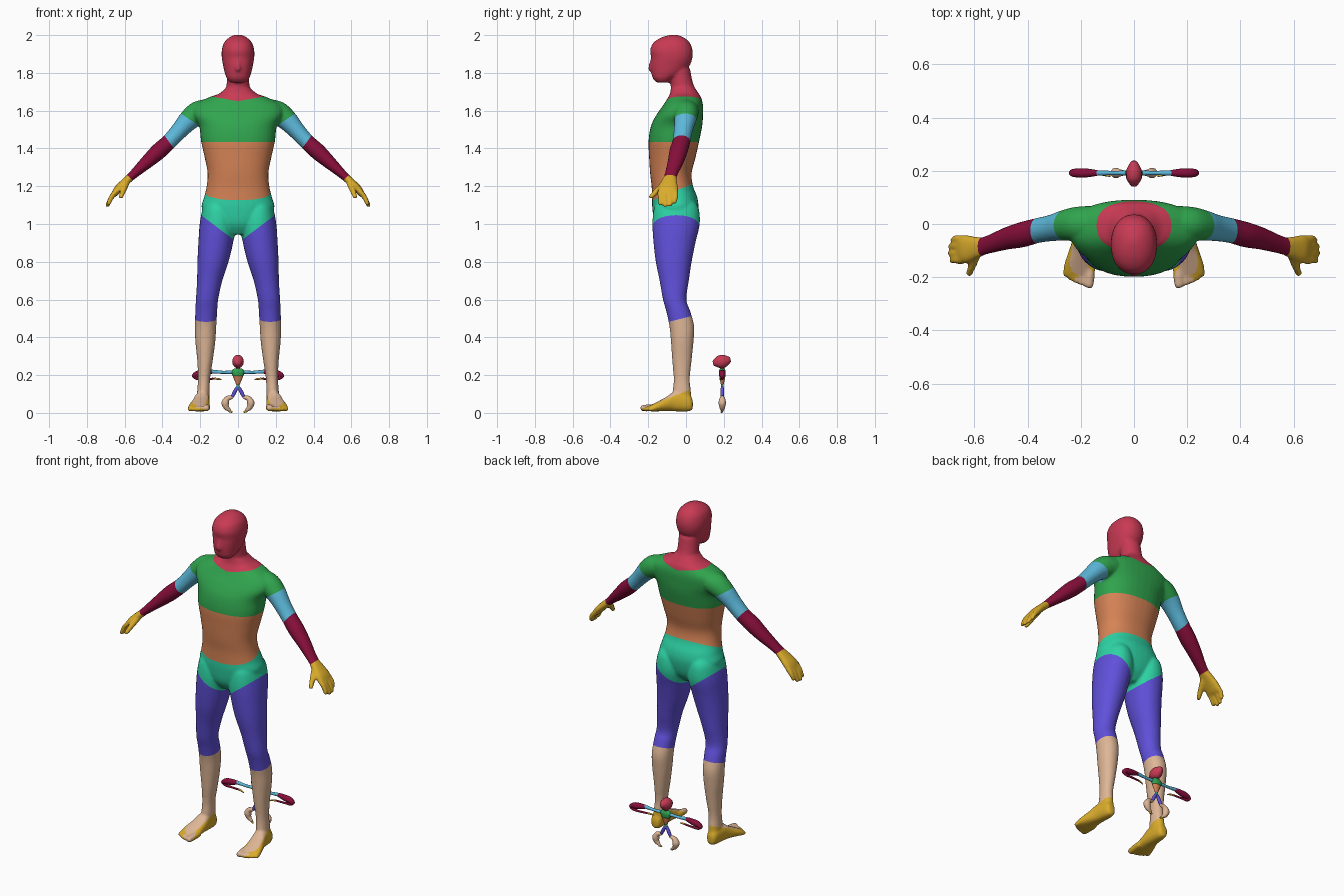
import bpy, bmesh, math
from mathutils import Vector


def material(name, rgb):
    lin = [((c / 255 + 0.055) / 1.055) ** 2.4 for c in rgb]
    m = bpy.data.materials.new(name)
    m.diffuse_color = (*lin, 1)
    return m


NAMES = ["red", "green", "cyan", "crimson", "gold", "orange", "teal", "purple", "beige"]
RGB = [(200, 58, 84), (48, 165, 78), (92, 184, 218), (135, 14, 58), (218, 172, 44),
       (215, 132, 86), (46, 212, 166), (96, 80, 218), (222, 182, 150)]
MATS = [material(n, c) for n, c in zip(NAMES, RGB)]


def slab(z, x0, x1, y0, y1):
    """Horizontal ring: centre and two half axes."""
    return (Vector(((x0 + x1) / 2, (y0 + y1) / 2, z)),
            Vector(((x1 - x0) / 2, 0, 0)), Vector((0, (y1 - y0) / 2, 0)))


def upright(y, x0, x1, z0, z1):
    """Ring facing front."""
    return (Vector(((x0 + x1) / 2, y, (z0 + z1) / 2)),
            Vector(((x1 - x0) / 2, 0, 0)), Vector((0, 0, (z1 - z0) / 2)))


def tube(path):
    """Rings square to a path of (x, y, z, radius[, second radius]), with rounded ends."""
    pts = [(Vector(p[:3]), p[3], p[-1]) for p in path]
    first, last = pts[0], pts[-1]
    d0 = (first[0] - pts[1][0]).normalized()
    d1 = (last[0] - pts[-2][0]).normalized()
    pts = ([(first[0] + d0 * first[1] * 0.7, first[1] * 0.5, first[2] * 0.5)] + pts +
           [(last[0] + d1 * last[1] * 0.7, last[1] * 0.5, last[2] * 0.5)])
    along = (last[0] - first[0]).normalized()
    ref = Vector((0, 0, 1)) if abs(along.y) > 0.6 else Vector((0, 1, 0))
    rings = []
    for i, (c, ra, rb) in enumerate(pts):
        d = (pts[min(i + 1, len(pts) - 1)][0] - pts[max(i - 1, 0)][0]).normalized()
        u = d.cross(ref).normalized()
        rings.append((c, u * ra, u.cross(d) * rb))
    return rings


def add_loft(bm, rings, mirror=False, sides=20, power=1.0, steps=4):
    """Closed skin through rings, with curved blending between them."""
    fine = []
    for i in range(len(rings) - 1):
        a, b, c, d = (rings[max(0, min(len(rings) - 1, i + k))] for k in (-1, 0, 1, 2))
        for s in range(steps):
            t = s / steps
            fine.append([0.5 * (2 * q + (r - p) * t + (2 * p - 5 * q + 4 * r - w) * t * t
                                + (3 * q - p - 3 * r + w) * t ** 3)
                         for p, q, r, w in zip(a, b, c, d)])
    fine.append(rings[-1])

    def bend(v):
        return math.copysign(abs(v) ** power, v)

    for side in ((1, -1) if mirror else (1,)):
        loops = []
        for c, u, v in fine:
            loop = []
            for k in range(sides):
                t = 2 * math.pi * k / sides
                p = c + u * bend(math.cos(t)) + v * bend(math.sin(t))
                loop.append(bm.verts.new((p.x * side, p.y, p.z)))
            loops.append(loop)
        for lo, hi in zip(loops, loops[1:]):
            for k in range(sides):
                n = (k + 1) % sides
                bm.faces.new((lo[k], lo[n], hi[n], hi[k]))
        bm.faces.new(loops[0])
        bm.faces.new(loops[-1])


def finish(name, bm, mats):
    bmesh.ops.recalc_face_normals(bm, faces=bm.faces)
    me = bpy.data.meshes.new(name)
    bm.to_mesh(me)
    bm.free()
    for m in mats:
        me.materials.append(m)
    me.shade_smooth()
    ob = bpy.data.objects.new(name, me)
    bpy.context.collection.objects.link(ob)
    return ob


body = bmesh.new()
# torso: height, half width, front, back
add_loft(body, [slab(z, -w, w, f, b) for z, w, f, b in [
    (0.945, 0.05, -0.13, 0.0), (1.0, 0.14, -0.165, 0.045), (1.08, 0.192, -0.178, 0.065),
    (1.14, 0.18, -0.18, 0.06), (1.2, 0.166, -0.182, 0.037), (1.27, 0.161, -0.19, 0.03),
    (1.35, 0.176, -0.195, 0.05), (1.44, 0.196, -0.198, 0.07), (1.52, 0.206, -0.185, 0.086),
    (1.58, 0.24, -0.155, 0.09), (1.63, 0.23, -0.12, 0.09), (1.67, 0.155, -0.095, 0.08),
    (1.69, 0.1, -0.085, 0.068), (1.72, 0.066, -0.08, 0.048)]], sides=36, power=0.88)
# neck
add_loft(body, [slab(z, -w, w, f, b) for z, w, f, b in [
    (1.64, 0.08, -0.08, 0.06), (1.7, 0.064, -0.08, 0.055), (1.75, 0.06, -0.083, 0.036),
    (1.82, 0.06, -0.09, 0.022)]])
# head
add_loft(body, [slab(z, -w, w, f, b) for z, w, f, b in [
    (1.748, 0.04, -0.155, -0.09), (1.77, 0.059, -0.175, -0.06), (1.8, 0.07, -0.183, -0.015),
    (1.84, 0.079, -0.187, 0.02), (1.88, 0.086, -0.185, 0.034), (1.92, 0.086, -0.19, 0.035),
    (1.96, 0.074, -0.172, 0.02), (1.988, 0.046, -0.13, -0.012),
    (2.002, 0.015, -0.08, -0.05)]], sides=28, power=0.92)
# nose
add_loft(body, tube([(0, -0.182, 1.82, 0.014, 0.019), (0, -0.18, 1.87, 0.009, 0.009)]))
# legs: height, inner, outer, front, back
add_loft(body, [slab(*r) for r in [
    (1.12, 0.04, 0.17, -0.15, 0.045), (1.08, 0.025, 0.188, -0.17, 0.068),
    (1.0, 0.01, 0.203, -0.178, 0.073), (0.9, 0.026, 0.21, -0.172, 0.05),
    (0.8, 0.05, 0.215, -0.16, 0.03), (0.7, 0.083, 0.217, -0.14, 0.015),
    (0.6, 0.105, 0.223, -0.122, 0.002), (0.54, 0.11, 0.226, -0.105, 0.022),
    (0.46, 0.115, 0.228, -0.088, 0.043), (0.38, 0.12, 0.226, -0.08, 0.04),
    (0.28, 0.133, 0.216, -0.073, 0.03), (0.18, 0.148, 0.212, -0.065, 0.02),
    (0.1, 0.15, 0.217, -0.07, 0.027), (0.03, 0.155, 0.215, -0.06, 0.025)]],
    mirror=True, sides=28, power=0.95)
# feet and toes
add_loft(body, [upright(*r) for r in [
    (0.036, 0.168, 0.207, 0.02, 0.065), (0.015, 0.155, 0.219, 0.008, 0.1),
    (-0.06, 0.151, 0.232, 0.008, 0.112), (-0.1, 0.15, 0.245, 0.01, 0.087),
    (-0.15, 0.15, 0.262, 0.008, 0.06), (-0.185, 0.153, 0.264, 0.008, 0.042),
    (-0.195, 0.16, 0.258, 0.012, 0.036)]], mirror=True, power=0.85)
for x, tip, r in [(0.169, -0.228, 0.018), (0.197, -0.221, 0.013), (0.218, -0.212, 0.013),
                  (0.238, -0.203, 0.012), (0.256, -0.189, 0.012)]:
    add_loft(body, tube([(x - 0.006, -0.15, 0.03, r), (x, tip, r + 0.007, r)]),
             mirror=True, sides=12)
# arms: in-plane and front-back radii
add_loft(body, tube([
    (0.15, 0.0, 1.605, 0.058, 0.065), (0.213, 0.0, 1.585, 0.064, 0.065),
    (0.26, -0.005, 1.55, 0.056, 0.058), (0.31, -0.015, 1.495, 0.046, 0.05),
    (0.365, -0.025, 1.435, 0.042, 0.047), (0.42, -0.04, 1.385, 0.044, 0.048),
    (0.48, -0.055, 1.33, 0.036, 0.042), (0.54, -0.075, 1.275, 0.026, 0.035),
    (0.575, -0.085, 1.243, 0.021, 0.034), (0.6, -0.09, 1.22, 0.02, 0.034)]),
    mirror=True, sides=24)
# palms, fingers and thumbs
add_loft(body, tube([(0.57, -0.085, 1.247, 0.02, 0.033), (0.605, -0.09, 1.215, 0.021, 0.045),
                     (0.635, -0.094, 1.185, 0.021, 0.053), (0.655, -0.097, 1.158, 0.016, 0.05)]),
         mirror=True, power=0.85)
for y0, y1, x, z in [(-0.055, -0.06, 0.681, 1.115), (-0.083, -0.084, 0.69, 1.1),
                     (-0.111, -0.11, 0.692, 1.097), (-0.136, -0.137, 0.686, 1.106)]:
    add_loft(body, tube([(0.642, y0, 1.175, 0.014), (0.668, y0, 1.145, 0.014), (x, y1, z, 0.011)]),
             mirror=True, sides=12)
add_loft(body, tube([(0.59, -0.105, 1.222, 0.018), (0.606, -0.15, 1.18, 0.016),
                     (0.62, -0.186, 1.143, 0.012)]), mirror=True, sides=12)

# fuse everything into one skin
source = finish("body_source", body, [])
mod = source.modifiers.new("fuse", 'REMESH')
mod.mode = 'VOXEL'
mod.voxel_size = 0.0075
mod = source.modifiers.new("soften", 'SMOOTH')
mod.factor = 0.5
mod.iterations = 4
deps = bpy.context.evaluated_depsgraph_get()
skin = bpy.data.meshes.new_from_object(source.evaluated_get(deps))
bpy.data.objects.remove(source)
body = bmesh.new()
body.from_mesh(skin)
bpy.data.meshes.remove(skin)

# colour borders: point, normal, and limits on |x| and z
BORDERS = {
    "neck": ((0, 0, 1.65), (-0.18, 0, 1), (0, 0.25, 1.6, 1.74)),
    "shoulder": ((0.25, 0, 1.55), (0.55, 0, -0.83), (0.19, 0.4, 1.45, 1.66)),
    "elbow": ((0.365, 0, 1.435), (0.81, 0, -0.59), (0.25, 0.5, 1.3, 1.55)),
    "wrist": ((0.572, 0, 1.245), (0.67, 0, -0.74), (0.45, 0.7, 1.15, 1.35)),
    "chest": ((0, 0, 1.435), (0, 0, 1), (0, 0.25, 1.35, 1.5)),
    "waist": ((0, -0.07, 1.17), (0, -0.4, 1), (0, 0.25, 1.08, 1.26)),
    "hip": ((0, 0, 0.9), (-0.75, 0, 1), (0, 0.25, 0.85, 1.1)),
    "knee": ((0, 0, 0.505), (0, -0.25, 1), (0, 0.3, 0.4, 0.6)),
    "ankle": ((0, 0, 0.115), (0, -0.4, 1), (0, 0.3, 0.05, 0.2))}
for co, no, (x0, x1, z0, z1) in BORDERS.values():
    for side in (1, -1):
        faces = []
        for f in body.faces:
            c = f.calc_center_median()
            if x0 - 0.005 <= c.x * side <= x1 and z0 <= c.z <= z1:
                faces.append(f)
        geom = faces + list({e for f in faces for e in f.edges}) + list({v for f in faces for v in f.verts})
        bmesh.ops.bisect_plane(body, geom=geom, dist=1e-5, plane_co=(co[0] * side, co[1], co[2]),
                               plane_no=Vector((no[0] * side, no[1], no[2])).normalized())


def colour(c):
    p = Vector((abs(c.x), c.y, c.z))

    def over(key):
        co, no, _ = BORDERS[key]
        return (p - Vector(co)).dot(Vector(no)) > 0

    if p.x > 0.205 and p.z > 1.07 and over("shoulder"):
        return "gold" if over("wrist") else "crimson" if over("elbow") else "cyan"
    for key, name in (("neck", "red"), ("chest", "green"), ("waist", "orange"), ("hip", "teal"),
                      ("knee", "purple"), ("ankle", "beige")):
        if over(key):
            return name
    return "gold"


for f in body.faces:
    f.material_index = NAMES.index(colour(f.calc_center_median()))
finish("body", body, MATS)


# small figure standing behind
def small(name, col, rings, mirror=False, sides=14):
    bm = bmesh.new()
    add_loft(bm, rings, mirror, sides)
    finish("small_" + name, bm, [MATS[NAMES.index(col)]])


Y = 0.192
small("head", "red", tube([(0, 0.158, 0.266, 0.022, 0.024), (0, 0.175, 0.27, 0.03, 0.034),
                           (0, 0.2, 0.274, 0.029, 0.035), (0, 0.222, 0.28, 0.02, 0.023)]))
small("neck", "red", tube([(0, Y, 0.225, 0.01), (0, Y, 0.255, 0.012)]))
small("chest", "green", [slab(z, -w, w, Y - d, Y + d) for z, w, d in
                         [(0.195, 0.028, 0.017), (0.22, 0.036, 0.018), (0.235, 0.02, 0.012)]])
small("belly", "orange", [slab(z, -w, w, Y - d, Y + d) for z, w, d in
                          [(0.148, 0.008, 0.007), (0.17, 0.018, 0.012), (0.195, 0.028, 0.017)]])
small("hips", "teal", [slab(z, -w, w, Y - 0.007, Y + 0.007) for z, w in
                       [(0.126, 0.012), (0.14, 0.009), (0.15, 0.008)]])
small("upper_arms", "cyan", tube([(0.03, Y, 0.216, 0.009), (0.08, Y, 0.215, 0.008),
                                  (0.14, Y, 0.219, 0.01)]), True)
small("forearms", "crimson", tube([(0.14, Y, 0.218, 0.011), (0.18, Y, 0.212, 0.017),
                                   (0.215, Y, 0.206, 0.017), (0.232, Y, 0.195, 0.013),
                                   (0.22, Y, 0.183, 0.008), (0.18, Y, 0.18, 0.006),
                                   (0.125, 0.188, 0.181, 0.005)]), True)
small("hands", "gold", tube([(0.125, 0.188, 0.181, 0.005), (0.105, 0.184, 0.18, 0.005),
                             (0.09, 0.18, 0.176, 0.003)]), True)
small("thighs", "purple", tube([(0.006, Y, 0.133, 0.008), (0.018, Y, 0.11, 0.01),
                                (0.03, Y, 0.086, 0.008)]), True)
small("shins", "beige", tube([(0.03, Y, 0.083, 0.008), (0.055, Y, 0.077, 0.014),
                              (0.068, Y, 0.053, 0.02), (0.06, Y, 0.027, 0.014),
                              (0.04, Y, 0.01, 0.006)]), True)
small("feet", "gold", tube([(0.045, Y, 0.009, 0.006), (0.032, 0.188, 0.005, 0.005)]), True)
